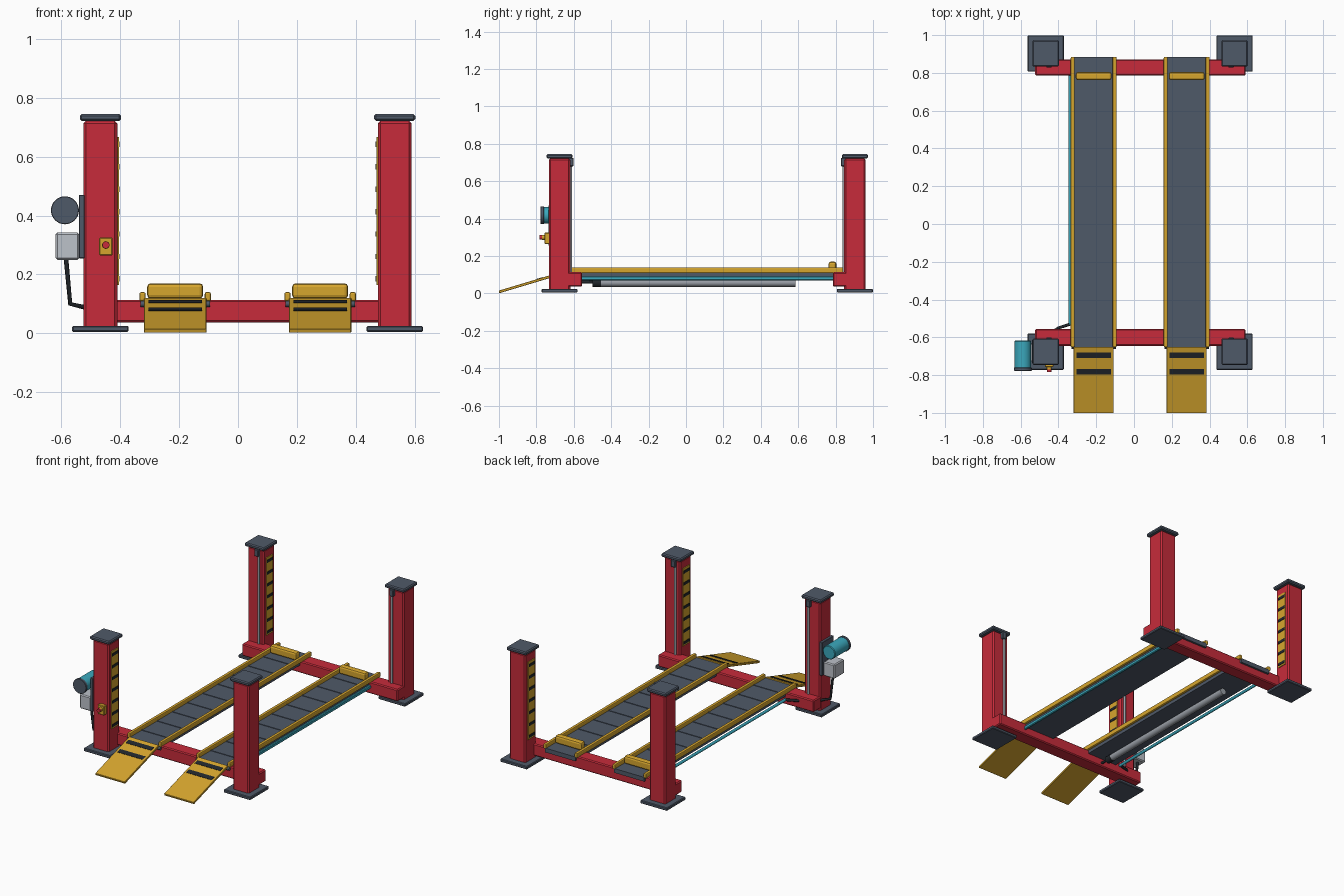
import bpy, math
from mathutils import Vector

if "Cube" in bpy.data.objects:
    bpy.data.objects.remove(bpy.data.objects["Cube"])


def material(name, rgb):
    m = bpy.data.materials.new(name)
    lin = [c / 12.92 if c <= 0.04045 else ((c + 0.055) / 1.055) ** 2.4 for c in rgb]
    m.diffuse_color = (*lin, 1)
    m.use_nodes = True
    m.node_tree.nodes["Principled BSDF"].inputs["Base Color"].default_value = m.diffuse_color
    return m


RED = material("red paint", (0.78, 0.17, 0.23))
SLATE = material("slate steel", (0.31, 0.35, 0.41))
GOLD = material("safety yellow", (0.84, 0.65, 0.18))
BLACK = material("black rubber", (0.13, 0.15, 0.17))
TEAL = material("teal paint", (0.23, 0.66, 0.74))
SILVER = material("silver steel", (0.60, 0.62, 0.65))
PALE = material("pale grey", (0.74, 0.76, 0.79))


def finish(ob, name, mat, bevel=0, segments=1):
    ob.name = name
    ob.data.materials.append(mat)
    if bevel:
        b = ob.modifiers.new("bevel", "BEVEL")
        b.width, b.segments = bevel, segments
    return ob


def box(name, mat, x, y, z, bevel=0, segments=1):
    """Box from (min, max) ranges."""
    bpy.ops.mesh.primitive_cube_add(size=1)
    ob = bpy.context.object
    lo, hi = Vector((x[0], y[0], z[0])), Vector((x[1], y[1], z[1]))
    mid, size = (lo + hi) / 2, hi - lo
    for v in ob.data.vertices:
        v.co = Vector(a * b for a, b in zip(v.co, size))
    ob.location = mid
    return finish(ob, name, mat, bevel, segments)


def rod(name, mat, a, b, r, sides=24, bevel=0):
    """Smooth cylinder between two points."""
    a, b = Vector(a), Vector(b)
    bpy.ops.mesh.primitive_cylinder_add(vertices=sides, radius=r, depth=(b - a).length,
                                        location=(a + b) / 2)
    ob = bpy.context.object
    ob.rotation_euler = (b - a).to_track_quat("Z", "Y").to_euler()
    bpy.ops.object.shade_smooth_by_angle(angle=math.radians(40))
    return finish(ob, name, mat, bevel)


def hose(name, mat, points, r):
    cu = bpy.data.curves.new(name, "CURVE")
    cu.dimensions = "3D"
    cu.bevel_depth, cu.bevel_resolution, cu.use_fill_caps = r, 3, True
    sp = cu.splines.new("POLY")
    sp.points.add(len(points) - 1)
    for p, co in zip(sp.points, points):
        p.co = (*co, 1)
    ob = bpy.data.objects.new(name, cu)
    bpy.context.collection.objects.link(ob)
    cu.materials.append(mat)


def around(c, h):
    return (c - h, c + h)


# four posts with plates, lock ladders, cables and pulleys
for sx, cx in ((1, -0.4675), (-1, 0.5325)):          # sx, sy point inward
    for sy, cy in ((1, -0.676), (-1, 0.903)):
        tag = ("left" if sx > 0 else "right") + ("_front" if sy > 0 else "_back")
        box("base_plate_" + tag, SLATE, around(cx, 0.096), around(cy, 0.096), (0.005, 0.025), 0.004)
        box("post_" + tag, RED, around(cx, 0.0575), around(cy, 0.0575), (0.008, 0.722), 0.009)
        box("cap_" + tag, SLATE, around(cx, 0.07), around(cy, 0.07), (0.722, 0.745), 0.006)
        fx = cx + sx * 0.0575
        box("lock_ladder_" + tag, GOLD, around(fx, 0.005), around(cy, 0.034), (0.165, 0.667))
        for i in range(7):
            box("ladder_slot_" + tag, BLACK, around(fx, 0.0075), around(cy, 0.03),
                around(0.185 + i * 0.0762, 0.009))
        fy = cy + sy * 0.0575
        rod("lift_cable_" + tag, SILVER, (cx + sx * 0.025, fy + sy * 0.003, 0.1),
            (cx + sx * 0.025, fy + sy * 0.003, 0.715), 0.007, 12)
        box("pulley_box_" + tag, SLATE, around(cx + sx * 0.018, 0.014), around(fy, 0.018),
            (0.68, 0.725), 0.003)

# cross beams
for tag, y in (("front", (-0.645, -0.555)), ("back", (0.785, 0.872))):
    box("cross_beam_" + tag, RED, (-0.523, 0.59), y, (0.037, 0.114), 0.006)

# runways with rails, ribs, wheel stops and ramps
SLOPE = 0.3
ANGLE = math.atan(SLOPE)


def ramp_top(y):
    return 0.0155 + SLOPE * (y + 1)


for tag, cx in (("left", -0.2135), ("right", 0.279)):
    box("runway_" + tag, SLATE, around(cx, 0.108), (-0.652, 0.885), (0.088, 0.1155))
    for i in range(9):
        box("runway_rib_" + tag, SLATE, around(cx, 0.1), around(-0.53 + i * 0.155, 0.005),
            (0.115, 0.119))
    for s in (-1, 1):
        box("rail_" + tag, GOLD, around(cx + s * 0.111, 0.0105), (-0.653, 0.885),
            (0.109, 0.14), 0.006, 2)
    box("wheel_stop_" + tag, GOLD, around(cx, 0.095), (0.762, 0.804), (0.118, 0.17), 0.012, 2)
    rod("hinge_pin_" + tag, SLATE, (cx - 0.118, -0.652, 0.1), (cx + 0.118, -0.652, 0.1), 0.01, 16)
    ramp = box("ramp_" + tag, GOLD, around(cx, 0.106), around(-0.825, 0.175 / math.cos(ANGLE)),
               around(ramp_top(-0.825) - 0.0073, 0.007), 0.002)
    ramp.rotation_euler.x = ANGLE
    for y in (-0.695, -0.782):
        st = box("ramp_stripe_" + tag, BLACK, around(cx, 0.091), around(y, 0.015),
                 around(ramp_top(y), 0.002))
        st.rotation_euler.x = ANGLE

# hydraulic lines beside the runways
rod("hydraulic_line_left", TEAL, (-0.337, -0.535, 0.08), (-0.337, 0.8, 0.08), 0.009, 16)
box("hydraulic_line_right", TEAL, (0.383, 0.399), (-0.57, 0.8), (0.07, 0.092), 0.004)

# lift cylinder under the left runway
rod("lift_cylinder", SILVER, (-0.2135, -0.47, 0.057), (-0.2135, 0.585, 0.057), 0.021)
rod("lift_cylinder_gland", BLACK, (-0.2135, -0.5, 0.057), (-0.2135, -0.455, 0.057), 0.023)
rod("lift_cylinder_rod", BLACK, (-0.2135, -0.57, 0.062), (-0.2135, -0.49, 0.06), 0.008, 12)

# power unit on the left front post
box("mount_plate", SLATE, (-0.541, -0.522), (-0.735, -0.615), (0.255, 0.47), 0.002)
rod("motor_body", TEAL, (-0.588, -0.765, 0.418), (-0.588, -0.617, 0.418), 0.044, 32, 0.004)
rod("motor_cap", SLATE, (-0.588, -0.777, 0.418), (-0.588, -0.76, 0.418), 0.0475, 32, 0.002)
box("control_box", PALE, (-0.62, -0.54), (-0.73, -0.63), (0.25, 0.342), 0.006)
hose("power_hose", BLACK, [(-0.585, -0.665, 0.26), (-0.57, -0.66, 0.1), (-0.52, -0.63, 0.088),
                           (-0.4, -0.55, 0.084), (-0.337, -0.53, 0.08)], 0.008)

# emergency stop on the front face
box("stop_switch_box", GOLD, around(-0.449, 0.023), (-0.757, -0.73), (0.265, 0.325), 0.003)
rod("stop_switch_collar", GOLD, (-0.449, -0.77, 0.3), (-0.449, -0.75, 0.3), 0.013, 20)
rod("stop_button", RED, (-0.449, -0.783, 0.3), (-0.449, -0.765, 0.3), 0.012, 20)
